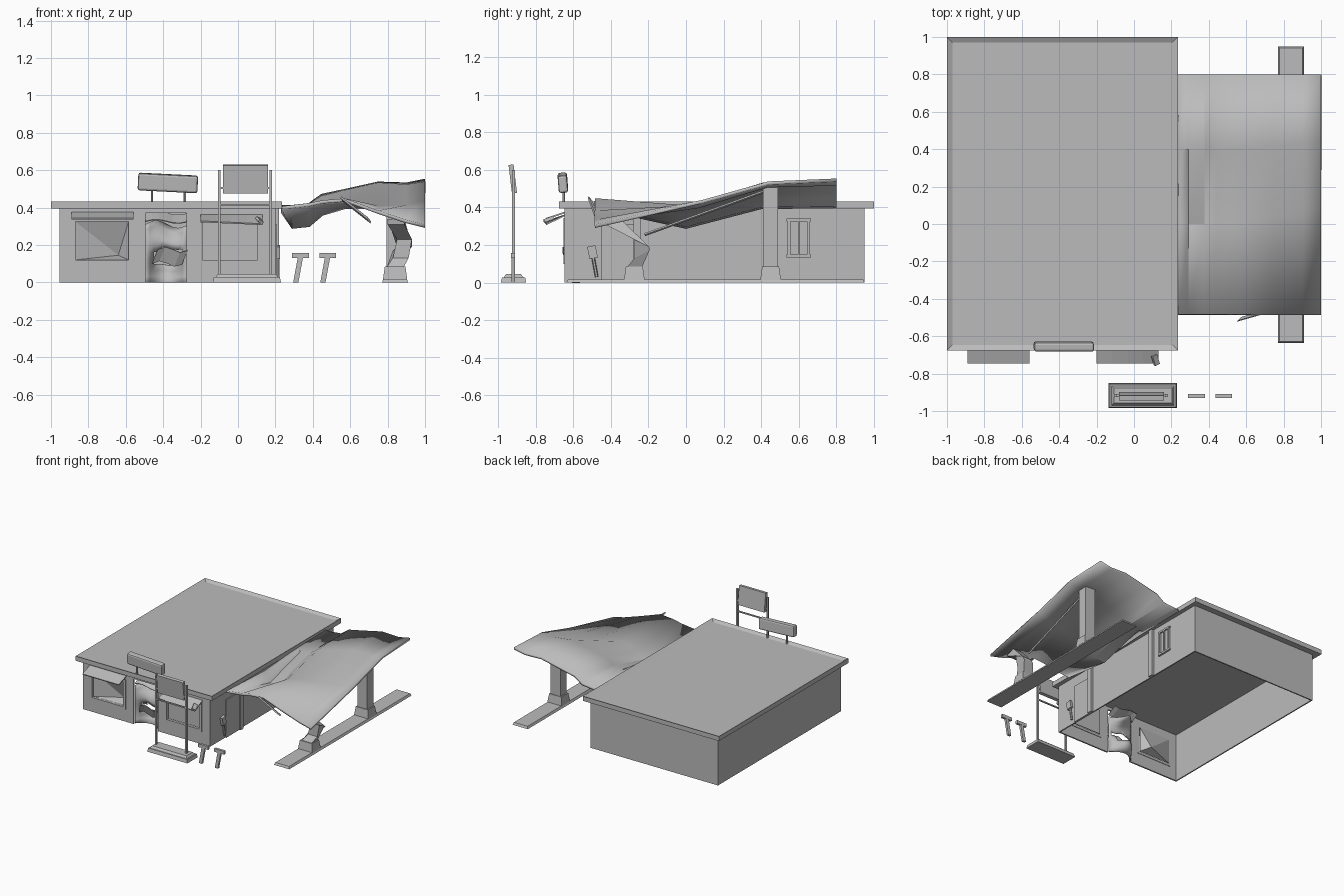
import bpy, bmesh, math
from mathutils import Vector

if "Cube" in bpy.data.objects:
    bpy.data.objects.remove(bpy.data.objects["Cube"])

grey = bpy.data.materials.new("plain grey")
grey.use_nodes = True
grey.diffuse_color = (0.5, 0.5, 0.5, 1)
grey.node_tree.nodes["Principled BSDF"].inputs["Base Color"].default_value = (0.5, 0.5, 0.5, 1)


def finish(name, bm, thick=0, offset=0, smooth=None):
    bmesh.ops.recalc_face_normals(bm, faces=bm.faces)
    mesh = bpy.data.meshes.new(name)
    bm.to_mesh(mesh)
    bm.free()
    mesh.materials.append(grey)
    ob = bpy.data.objects.new(name, mesh)
    bpy.context.collection.objects.link(ob)
    if thick:
        mod = ob.modifiers.new("thickness", 'SOLIDIFY')
        mod.thickness, mod.offset = thick, offset
    if smooth:
        bpy.ops.object.select_all(action='DESELECT')
        ob.select_set(True)
        bpy.context.view_layer.objects.active = ob
        bpy.ops.object.shade_smooth_by_angle(angle=math.radians(smooth))
    return ob


def box(name, x, y, z, taper=0, rot=(0, 0, 0), recess=None):
    """Box from three (low, high) ranges, with optional tapered or sunken top."""
    bm = bmesh.new()
    size = [b - a for a, b in (x, y, z)]
    bmesh.ops.create_cube(bm, size=1)
    for v in bm.verts:
        shrink = 2 * taper if v.co.z > 0 else 0
        v.co = Vector((v.co.x * (size[0] - shrink), v.co.y * (size[1] - shrink), v.co.z * size[2]))
    if recess:
        bm.normal_update()
        top = [f for f in bm.faces if f.normal.z > 0.9]
        bmesh.ops.inset_region(bm, faces=top, thickness=recess[0])
        bmesh.ops.translate(bm, verts=top[0].verts[:], vec=(0, 0, -recess[1]))
    ob = finish(name, bm)
    ob.location = [(a + b) / 2 for a, b in (x, y, z)]
    ob.rotation_euler = rot
    return ob


def sheet(name, nu, nv, point, skip=lambda i, j: False, **kw):
    """Grid surface whose corners come from point(i, j)."""
    bm = bmesh.new()
    v = [[bm.verts.new(point(i, j)) for j in range(nv)] for i in range(nu)]
    for i in range(nu - 1):
        for j in range(nv - 1):
            if not skip(i, j):
                bm.faces.new((v[i][j], v[i + 1][j], v[i + 1][j + 1], v[i][j + 1]))
    bmesh.ops.delete(bm, geom=[p for p in bm.verts if not p.link_faces], context='VERTS')
    return finish(name, bm, **kw)


def loft(name, rings):
    """Square-section post through (centre, half x, half y) rings."""
    bm = bmesh.new()
    loops = [[bm.verts.new(Vector(c) + Vector((sx * hx, sy * hy, sy * lean)))
              for sx, sy in ((-1, -1), (1, -1), (1, 1), (-1, 1))] for c, hx, hy, lean in rings]
    for a, b in zip(loops, loops[1:]):
        for k in range(4):
            bm.faces.new((a[k], a[k - 1], b[k - 1], b[k]))
    bm.faces.new(loops[0])
    bm.faces.new(loops[-1])
    return finish(name, bm)


def rod(name, a, b, r, sides=6):
    a, b = Vector(a), Vector(b)
    bm = bmesh.new()
    bmesh.ops.create_cone(bm, segments=sides, radius1=r, radius2=r, depth=(b - a).length, cap_ends=True)
    ob = finish(name, bm)
    ob.location = (a + b) / 2
    ob.rotation_euler = (b - a).to_track_quat('Z', 'Y').to_euler()
    return ob


# Building shell, open underneath
L, R, F, B, H = -0.955, 0.2, -0.64, 0.95, 0.4
windows = {"left": (-0.87, -0.585), "right": (-0.19, 0.105)}
door = (-0.495, -0.275)
xs = [L, *windows["left"], *door, *windows["right"], R]
zs = [0, 0.12, 0.325, 0.37, H]
sheet("front_wall", len(xs), len(zs), lambda i, j: (xs[i], F, zs[j]),
      lambda i, j: (i in (1, 5) and j == 1) or (i == 3 and j < 3), thick=0.012)
box("left_wall", (L, L + 0.01), (F, B), (0, H))
box("back_wall", (L, R), (B - 0.01, B), (0, H))
box("right_wall", (R - 0.01, R), (F, B), (0, H))
box("roof", (-1, 0.235), (-0.675, 1), (0.395, 0.433), recess=(0.04, 0.015))

# Front windows with frames
for side, (a, b) in windows.items():
    for n, x, z in (("sill", (a - 0.02, b + 0.02), (0.1, 0.12)), ("head", (a - 0.02, b + 0.02), (0.325, 0.345)),
                    ("jamb_a", (a - 0.02, a), (0.12, 0.325)), ("jamb_b", (b, b + 0.02), (0.12, 0.325))):
        box(f"{side}_window_{n}", x, (F - 0.012, F + 0.01), z)
box("right_window_pane", windows["right"], (F + 0.012, F + 0.018), (0.12, 0.325))

# Broken left pane, pushed inwards to a point
a, b = windows["left"]
bm = bmesh.new()
rim = [bm.verts.new((x, F + 0.012, z)) for x, z in ((a, 0.12), (b, 0.12), (b, 0.325), (a, 0.325))]
tip = bm.verts.new((-0.64, F + 0.08, 0.145))
for k in (0, 1, 2, 3):
    bm.faces.new((rim[k], rim[k - 1], tip))
finish("left_window_broken_pane", bm)

# Awnings, the right one sagging at its end
for side, a, b, sag in (("left", -0.89, -0.56, 0), ("right", -0.2, 0.13, 0.015)):
    sheet(f"{side}_awning", 5, 2, lambda i, j: (a + (b - a) * i / 4, F - 0.105 * j,
          0.375 - 0.035 * j - sag * (1 + j * i / 4)), thick=0.008)
box("awning_scrap", (0.1, 0.13), (-0.755, -0.7), (0.325, 0.34), rot=(0.4, 0.5, 0.5))

# Crumpled entrance door with a torn hole
def door_point(i, j):
    u, v = i / 10, j / 10
    bulge = math.sin(math.pi * u) * (0.06 + 0.05 * math.sin(v * 7))
    return (door[0] + 0.22 * u, F + 0.012 + bulge, 0.31 * v + 0.02 * v * math.sin(u * 6))

sheet("crumpled_door", 11, 11, door_point,
      lambda i, j: (j in (3, 4) and 1 < i < 8) or (j == 5 and 3 < i < 9), thick=0.005, smooth=40)
sheet("torn_door_flap", 5, 4, lambda i, j: (-0.46 + 0.04 * i + 0.01 * j, F + 0.02 - 0.012 * j,
      0.1 + 0.025 * j + 0.015 * math.sin(i * 1.5)), thick=0.005)
sheet("curled_door_top", 7, 3, lambda i, j: (door[0] + 0.22 * i / 6, F + 0.01 + 0.04 * j,
      0.325 + 0.022 * j + 0.01 * math.sin(i)), thick=0.005)

# Side wall window, door and pilasters
for n, y, z in (("bottom", (0.535, 0.665), (0.135, 0.15)), ("top", (0.535, 0.665), (0.325, 0.34)),
                ("bar_a", (0.54, 0.555), (0.15, 0.325)), ("bar_b", (0.645, 0.66), (0.15, 0.325)),
                ("mullion", (0.595, 0.605), (0.15, 0.325))):
    box(f"side_window_{n}", (R, R + 0.014), y, z)
box("side_window_pane", (R, R + 0.003), (0.55, 0.65), (0.15, 0.325))
box("side_door", (R, R + 0.008), (-0.45, -0.28), (0, 0.31))
for n, y in (("front", -0.26), ("back", 0.45)):
    box(f"{n}_pilaster", (R, R + 0.02), (y - 0.02, y + 0.02), (0, 0.395))
box("hanging_box", (0.205, 0.225), (-0.52, -0.475), (0.13, 0.195), rot=(0.2, 0, 0))
rod("hanging_stem", (0.213, -0.475, 0.03), (0.213, -0.495, 0.14), 0.009)

# Sagging canopy
cx = [0.235, 0.29, 0.38, 0.45, 0.57, 0.75, 0.9, 1]
rows = [(-0.485, 0, [0.4, 0.405, 0.415, 0.43, 0.44, 0.375, 0.325, 0.3]),
        (0, 0.085, [0.38, 0.295, 0.305, 0.365, 0.4, 0.4, 0.405, 0.43]),
        (0.4, 0.04, [0.4, 0.4, 0.41, 0.455, 0.485, 0.525, 0.515, 0.53]),
        (0.8, 0, [0.405, 0.405, 0.415, 0.465, 0.49, 0.53, 0.525, 0.545])]
def canopy_point(i, j):
    y, swing, z = rows[j]
    return (cx[i], y + swing * max(0, (cx[i] - 0.57) / 0.43), z[i])

sheet("canopy", len(cx), 4, canopy_point, thick=0.018, smooth=22)
rod("canopy_brace", (0.85, -0.22, 0.255), (0.85, 0.43, 0.49), 0.008, 4)
sheet("bent_canopy_scrap", 3, 2, lambda i, j: (0.55 + 0.07 * i + 0.02 * j,
      -0.5 + 0.02 * (i - 1) + 0.02 * j, 0.455 - 0.055 * i - 0.025 * j), thick=0.012)

# Canopy island and supports
box("island", (0.77, 0.91), (-0.635, 0.95), (0, 0.018), taper=0.008)
for n, y in (("front", -0.275), ("back", 0.45)):
    box(f"{n}_support_foot", (0.775, 0.905), (y - 0.055, y + 0.055), (0.015, 0.085), taper=0.01)
box("back_support", (0.795, 0.885), (0.41, 0.49), (0.08, 0.515))
loft("buckled_front_support", [((0.84, -0.275, 0.08), 0.045, 0.04, 0),
                               ((0.87, -0.235, 0.15), 0.042, 0.04, 0.02),
                               ((0.89, -0.235, 0.21), 0.04, 0.04, -0.02),
                               ((0.845, -0.39, 0.325), 0.045, 0.04, 0.015)])

# Sign on the roof edge
for x in (-0.46, -0.285):
    rod("roof_sign_post", (x, -0.65, 0.42), (x, -0.65, 0.5), 0.007)
sign = box("roof_sign", (-0.535, -0.215), (-0.68, -0.63), (0.485, 0.578), rot=(0.08, 0.05, 0))
bevel = sign.modifiers.new("soft edges", 'BEVEL')
bevel.width, bevel.segments = 0.012, 2

# Free-standing sign
box("sign_base", (-0.135, 0.23), (-0.985, -0.85), (0, 0.028), taper=0.006)
box("sign_plinth", (-0.12, 0.215), (-0.97, -0.865), (0.028, 0.045), taper=0.012)
for x in (-0.1, 0.175):
    box("sign_post", (x - 0.007, x + 0.007), (-0.925, -0.91), (0.04, 0.6))
    box("sign_bracket", (min(x, x * 0.8), max(x, x * 0.8)), (-0.925, -0.91), (0.5, 0.51))
box("sign_crossbar", (-0.1, 0.175), (-0.922, -0.912), (0.41, 0.42))
box("sign_panel", (-0.08, 0.16), (-0.935, -0.908), (0.475, 0.628), rot=(0.12, 0, 0))

# Leaning T-shaped markers
for x in (0.335, 0.48):
    box("marker_head", (x - 0.045, x + 0.045), (-0.93, -0.91), (0.13, 0.157))
    sheet("marker_stem", 2, 2, lambda i, j: (x - 0.04 + 0.028 * i + 0.025 * j, -0.92, 0.135 * j), thick=0.018)
